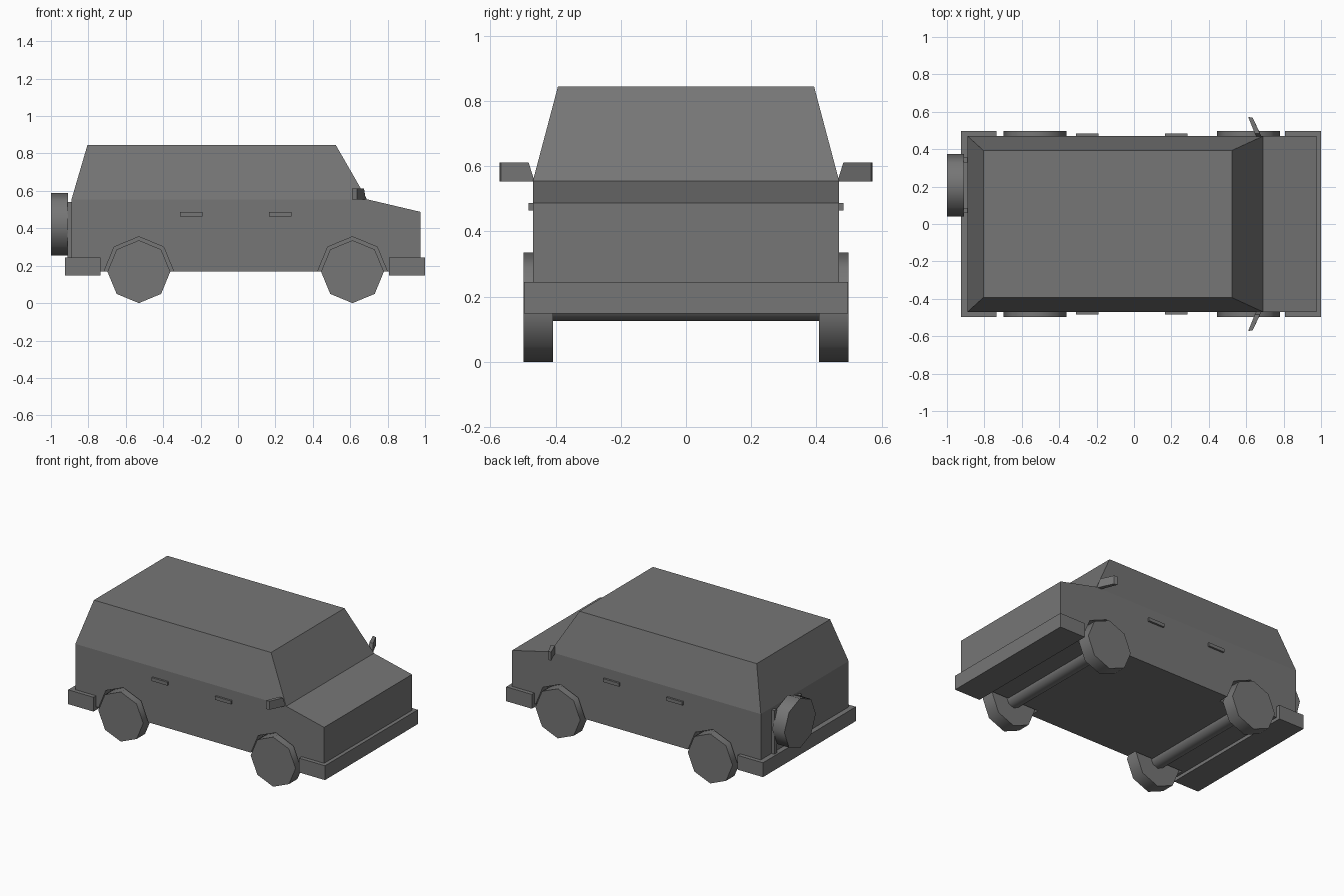
import bpy, bmesh
from math import radians, pi

if "Cube" in bpy.data.objects:
    bpy.data.objects.remove(bpy.data.objects["Cube"])

# Dark grey paint shared by every part
paint = bpy.data.materials.new("dark_grey")
paint.diffuse_color = (0.18, 0.18, 0.18, 1)
paint.use_nodes = True
paint.node_tree.nodes["Principled BSDF"].inputs["Base Color"].default_value = paint.diffuse_color


def finish(bm, name):
    bmesh.ops.recalc_face_normals(bm, faces=bm.faces)
    mesh = bpy.data.meshes.new(name)
    bm.to_mesh(mesh)
    bm.free()
    mesh.materials.append(paint)
    obj = bpy.data.objects.new(name, mesh)
    bpy.context.collection.objects.link(obj)
    return obj


def box(name, lo, hi):
    bm = bmesh.new()
    bmesh.ops.create_cube(bm, size=1)
    for v in bm.verts:
        v.co = [(a + b) / 2 + c * (b - a) for a, b, c in zip(lo, hi, v.co)]
    return finish(bm, name)


def bridge(bm, low, high, skip=()):
    n = len(low)
    for i in range(n):
        if i not in skip:
            j = (i + 1) % n
            bm.faces.new((low[i], low[j], high[j], high[i]))


def cylinder(name, loc, radius, depth, rot):
    bpy.ops.mesh.primitive_cylinder_add(vertices=8, radius=radius, depth=depth, location=loc, rotation=rot)
    obj = bpy.context.object
    obj.name = name
    obj.data.materials.append(paint)
    return obj


def smooth_cylinder(*args):
    cylinder(*args)
    bpy.ops.object.shade_smooth_by_angle(angle=radians(50))


# Body: side profile across the width, with the tapered cabin grown from the belt line
W, WR = 0.47, 0.393
profile = [(-0.89, 0.17), (0.975, 0.17), (0.975, 0.488), (0.69, 0.555), (-0.89, 0.555)]
bm = bmesh.new()
near = [bm.verts.new((x, -W, z)) for x, z in profile]
far = [bm.verts.new((x, W, z)) for x, z in profile]
bm.faces.new(near)
bm.faces.new(far)
bridge(bm, near, far, skip=(3,))
roof = [bm.verts.new((x, WR * s, 0.845)) for x, s in ((0.523, -1), (0.523, 1), (-0.805, 1), (-0.805, -1))]
bm.faces.new(roof)
bridge(bm, [near[3], far[3], far[4], near[4]], roof)
body = finish(bm, "body")

ACROSS = (pi / 2, 0, 0)
SIDES = (("right", -1), ("left", 1))
for end, x in (("rear", -0.53), ("front", 0.612)):
    # Axle
    smooth_cylinder(end + "_axle", (x, 0, 0.178), 0.053, 0.84, ACROSS)
    for side, s in SIDES:
        # Wheel and its arch recess in the body
        smooth_cylinder(f"{end}_{side}_wheel", (x, s * 0.453, 0.168), 0.168, 0.09, ACROSS)
        cutter = cylinder(f"{end}_{side}_arch_cutter", (x, s * 0.5, 0.168), 0.187, 0.2, ACROSS)
        cutter.hide_render = True
        cutter.hide_viewport = True
        mod = body.modifiers.new("arch", "BOOLEAN")
        mod.operation = "DIFFERENCE"
        mod.solver = "EXACT"
        mod.object = cutter

# Bumpers
box("front_bumper", (0.807, -0.497, 0.148), (1.0, 0.497, 0.245))
box("rear_bumper", (-0.925, -0.497, 0.148), (-0.735, 0.497, 0.245))

# Spare wheel on two upright brackets
smooth_cylinder("spare_wheel", (-0.954, 0.207, 0.422), 0.168, 0.092, (0, pi / 2, 0))
for i, y in enumerate((0.06, 0.33)):
    box(f"spare_bracket_{i}", (-0.912, y, 0.24), (-0.885, y + 0.025, 0.54))

for side, s in SIDES:
    # Door handles
    for i, x in enumerate((-0.31, 0.165)):
        y0, y1 = sorted((s * 0.46, s * 0.483))
        box(f"{side}_handle_{i}", (x, y0, 0.464), (x + 0.12, y1, 0.487))
    # Swept-back door mirror, its root leaning outward at the top
    plan = [(0.61, 0.573, 0), (0.635, 0.568, 0), (0.683, 0.465, 0.018), (0.655, 0.465, 0.018)]
    bm = bmesh.new()
    low = [bm.verts.new((x, s * y, 0.554)) for x, y, lean in plan]
    high = [bm.verts.new((x - lean / 2, s * (y + lean), 0.612)) for x, y, lean in plan]
    bm.faces.new(low)
    bm.faces.new(high)
    bridge(bm, low, high)
    finish(bm, side + "_mirror")
